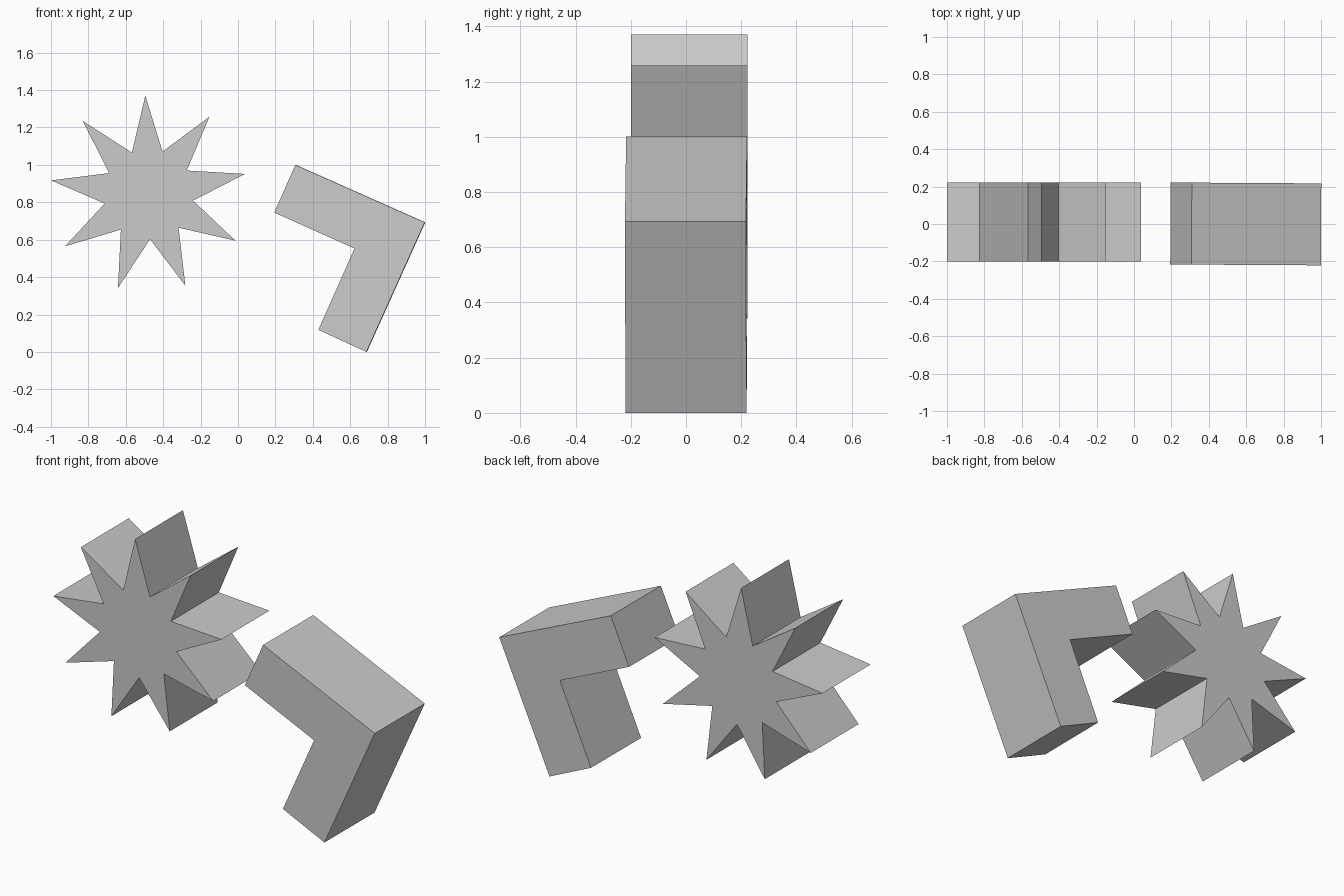
import bpy, bmesh
from math import cos, sin, radians

if "Cube" in bpy.data.objects:
    bpy.data.objects.remove(bpy.data.objects["Cube"])


def prism(name, profile, y_front, y_back):
    """Extrude an (x, z) outline along y into a closed solid."""
    bm = bmesh.new()
    face = bm.faces.new([bm.verts.new((x, y_front, z)) for x, z in profile])
    ext = bmesh.ops.extrude_face_region(bm, geom=[face], use_keep_orig=True)
    verts = [e for e in ext["geom"] if isinstance(e, bmesh.types.BMVert)]
    bmesh.ops.translate(bm, verts=verts, vec=(0, y_back - y_front, 0))
    bmesh.ops.recalc_face_normals(bm, faces=bm.faces)
    mesh = bpy.data.meshes.new(name)
    bm.to_mesh(mesh)
    bm.free()
    obj = bpy.data.objects.new(name, mesh)
    bpy.context.collection.objects.link(obj)
    return obj


# nine-pointed star block
cx, cz, outer, inner, points = -0.478, 0.843, 0.527, 0.24, 9
star = []
for i in range(points * 2):
    a = radians(91.9 - i * 180 / points)
    r = inner if i % 2 else outer
    star.append((cx + r * cos(a), cz + r * sin(a)))
prism("star_block", star, -0.20, 0.222)

# tilted L-shaped block, turned very slightly about z
corner = [(0.308, 1.0), (1.0, 0.693), (0.688, 0.0),
          (0.431, 0.118), (0.624, 0.553), (0.195, 0.745)]
ell = prism("corner_block", corner, -0.219, 0.219)
ell.location.y = 0.004
ell.rotation_euler.z = -0.006
